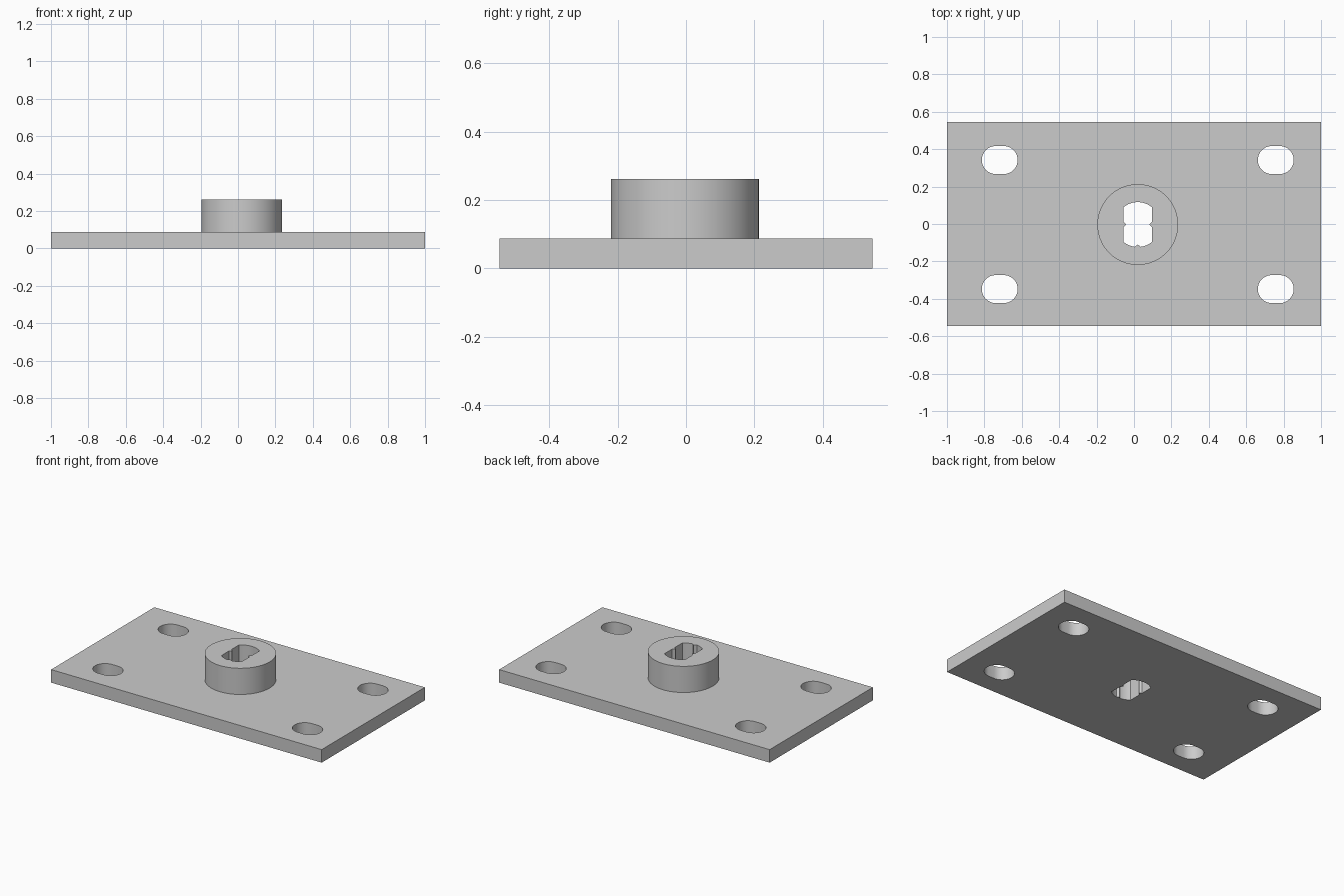
import bpy, bmesh, math

cube = bpy.data.objects.get("Cube")
if cube:
    bpy.data.objects.remove(cube, do_unlink=True)

grey = bpy.data.materials.new("light grey")
grey.use_nodes = True
COLOUR = (0.6, 0.6, 0.6, 1)
grey.diffuse_color = COLOUR
grey.node_tree.nodes["Principled BSDF"].inputs["Base Color"].default_value = COLOUR

CX, CY = 0.02, -0.003      # shared centre of the boss and hole pattern
PLATE_TOP, BOSS_TOP = 0.087, 0.262


def prism(name, outlines, z0, z1):
    """Extrude one or more closed outlines into a single mesh object."""
    bm = bmesh.new()
    for pts in outlines:
        face = bm.faces.new([bm.verts.new((x, y, z0)) for x, y in pts])
        ext = bmesh.ops.extrude_face_region(bm, geom=[face], use_keep_orig=True)
        top = [v for v in ext["geom"] if isinstance(v, bmesh.types.BMVert)]
        bmesh.ops.translate(bm, verts=top, vec=(0, 0, z1 - z0))
    bmesh.ops.recalc_face_normals(bm, faces=bm.faces)
    mesh = bpy.data.meshes.new(name)
    bm.to_mesh(mesh)
    bm.free()
    mesh.materials.append(grey)
    obj = bpy.data.objects.new(name, mesh)
    bpy.context.collection.objects.link(obj)
    return obj


def arc(cx, cy, r, start, end, n):
    angles = [math.radians(start + (end - start) * i / n) for i in range(n + 1)]
    return [(cx + r * math.cos(a), cy + r * math.sin(a)) for a in angles]


def slot(cx, cy, half=0.021, r=0.075):
    return arc(cx + half, cy, r, -90, 90, 16) + arc(cx - half, cy, r, 90, 270, 16)


def keyhole(r=0.12, half=0.075, n=0.014):
    """Flat-sided round hole with small ribs on both sides and the front."""
    a = math.degrees(math.acos(half / r))
    pts = arc(0, 0, r, a, 180 - a, 12)
    pts += [(-half, n), (-half + n, 0), (-half, -n)]
    pts += arc(0, 0, r, 180 + a, 263, 6)
    pts += [(0, -r + n)]
    pts += arc(0, 0, r, 277, 360 - a, 6)
    pts += [(half, -n), (half - n, 0), (half, n)]
    return [(CX + x, CY + y) for x, y in pts]


# Base plate and round boss
plate = prism("mounting_plate",
              [[(-1, -0.545), (1, -0.545), (1, 0.545), (-1, 0.545)]], 0, PLATE_TOP)
boss = prism("boss", [arc(CX, CY, 0.216, 0, 360, 72)[:-1]], 0.03, BOSS_TOP)

# Four corner slots and the central keyed bore
holes = [slot(CX + sx * 0.738, CY + sy * 0.345) for sx in (-1, 1) for sy in (-1, 1)]
cutter = prism("hole_cutter", holes + [keyhole()], -0.1, 0.4)

bpy.context.view_layer.objects.active = plate
for helper, operation in ((boss, 'UNION'), (cutter, 'DIFFERENCE')):
    mod = plate.modifiers.new(operation.title(), 'BOOLEAN')
    mod.object, mod.operation, mod.solver = helper, operation, 'EXACT'
    bpy.ops.object.modifier_apply(modifier=mod.name)
    bpy.data.objects.remove(helper, do_unlink=True)

# Smooth curved walls, sharp rims
bpy.ops.object.select_all(action='DESELECT')
plate.select_set(True)
bpy.ops.object.shade_smooth_by_angle(angle=math.radians(30))
